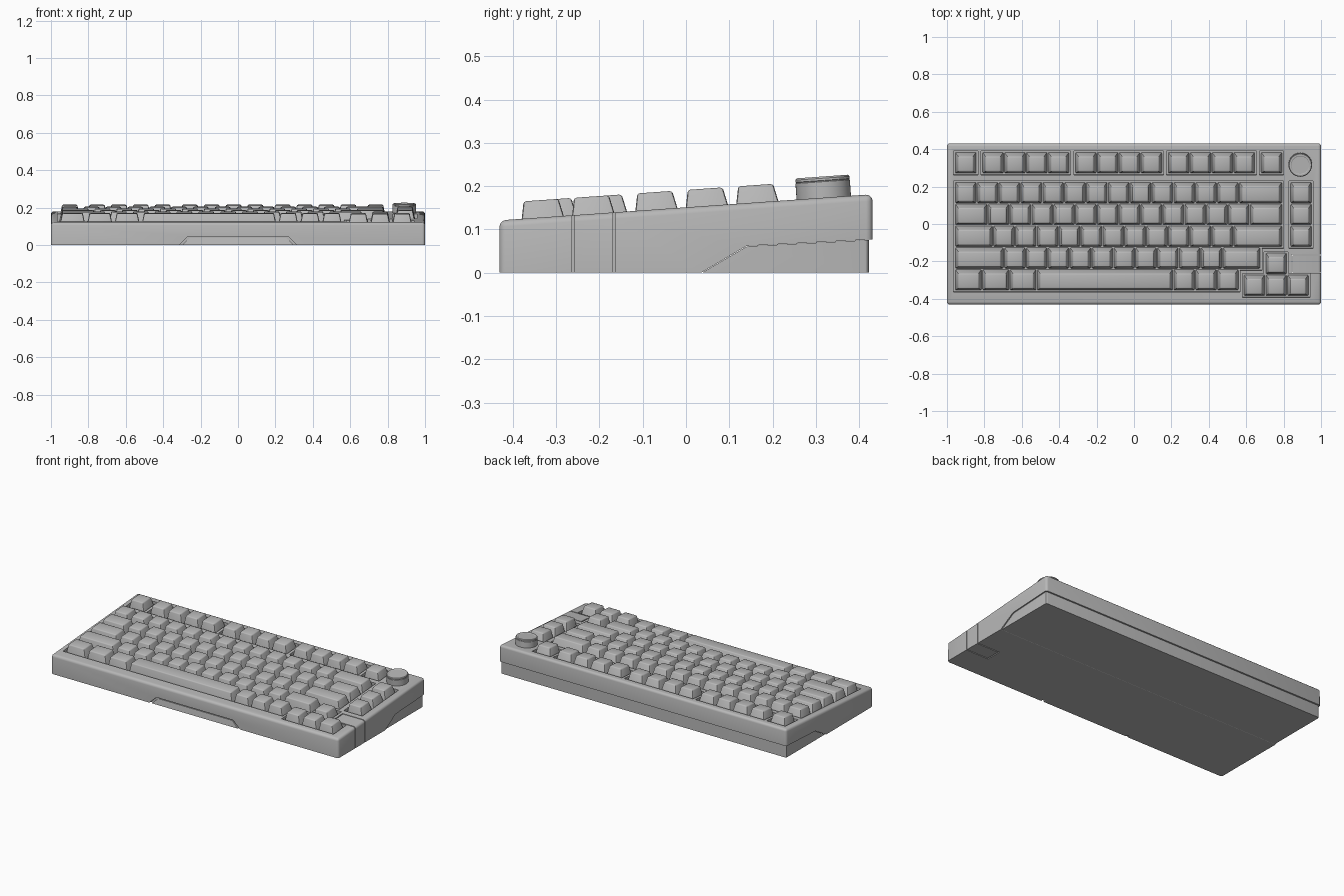
import bpy, bmesh, math
from mathutils import Matrix

if "Cube" in bpy.data.objects:
    bpy.data.objects.remove(bpy.data.objects["Cube"])

U = 0.1168                 # key pitch
X0 = -0.958                # left edge of the key block
SLOPE, Z0 = 0.07, 0.151    # tilt of the top face and its height at y = 0
TILT = Matrix.Translation((0, 0, Z0)) @ Matrix.Rotation(math.atan(SLOPE), 4, 'X')

grey = bpy.data.materials.new("dark_grey")
grey.diffuse_color = (0.48, 0.48, 0.48, 1)
grey.use_nodes = True
grey.node_tree.nodes["Principled BSDF"].inputs["Base Color"].default_value = grey.diffuse_color


def finish(name, bm, angle=30):
    bmesh.ops.recalc_face_normals(bm, faces=bm.faces)
    me = bpy.data.meshes.new(name)
    bm.to_mesh(me)
    bm.free()
    me.materials.append(grey)
    ob = bpy.data.objects.new(name, me)
    bpy.context.collection.objects.link(ob)
    if angle:
        activate(ob)
        bpy.ops.object.shade_smooth_by_angle(angle=math.radians(angle))
    return ob


def activate(ob):
    bpy.ops.object.select_all(action='DESELECT')
    ob.select_set(True)
    bpy.context.view_layer.objects.active = ob


def add_prism(bm, pts, a, b, axis):
    """Extrude a 2D outline from a to b along the given axis."""
    put = {'X': lambda p, t: (t, p[0], p[1]),
           'Y': lambda p, t: (p[0], t, p[1]),
           'Z': lambda p, t: (p[0], p[1], t)}[axis]
    lo = [bm.verts.new(put(p, a)) for p in pts]
    hi = [bm.verts.new(put(p, b)) for p in pts]
    n = len(pts)
    bm.faces.new(lo)
    bm.faces.new(hi[::-1])
    for i in range(n):
        bm.faces.new((lo[i], lo[(i + 1) % n], hi[(i + 1) % n], hi[i]))


def rect(x0, x1, y0, y1):
    return [(x0, y0), (x1, y0), (x1, y1), (x0, y1)]


def cut(ob, bm):
    cutter = finish("cutter", bm, 0)
    cutter.hide_render = True
    mod = ob.modifiers.new("cut", 'BOOLEAN')
    mod.operation, mod.solver, mod.object = 'DIFFERENCE', 'EXACT', cutter
    activate(ob)
    bpy.ops.object.modifier_apply(modifier=mod.name)
    bpy.data.objects.remove(cutter)


def bevel(bm, test, width, seg):
    edges = [e for e in bm.edges if test(*[v.co for v in e.verts])]
    bmesh.ops.bevel(bm, geom=edges, offset=width, segments=seg, profile=0.5,
                    affect='EDGES', clamp_overlap=True)


def upright(a, b):
    return abs(a.x - b.x) < 1e-4 and abs(a.y - b.y) < 1e-4 and abs(a.y) > 0.4


# upper case: side profile with rounded top rim and corners
top = lambda y: Z0 + SLOPE * y
bm = bmesh.new()
add_prism(bm, [(-0.431, 0), (0.035, 0), (0.14, 0.062), (0.431, 0.077),
               (0.431, top(0.431)), (-0.431, top(-0.431))], -1, 1, 'X')
bevel(bm, lambda a, b: (a.z > 0.1 and b.z > 0.1) or upright(a, b), 0.015, 3)
case = finish("upper_case", bm)

# lower rear case, slightly inset
bm = bmesh.new()
add_prism(bm, [(0.037, 0), (0.141, 0.061), (0.423, 0.0755), (0.423, 0)], -0.994, 0.994, 'X')
bevel(bm, upright, 0.012, 3)
finish("lower_case", bm)

# key rows: y centre and a list of (start, width) in key units
fx = [0] + [1.25 + i + 0.25 * (i // 4) for i in range(12)] + [14]


def row(*widths):
    out, x = [], 0
    for w in widths:
        out.append((x, w))
        x += w
    return out


NAV, ARR = (0.835 - X0) / U, (0.585 - X0) / U
rows = {
    "function_keys": (0.326, [(x, 1) for x in fx]),
    "number_keys": (0.166, row(*[1] * 13, 2)),
    "upper_letter_keys": (0.166 - U, row(1.5, *[1] * 12, 1.5)),
    "home_letter_keys": (0.166 - 2 * U, row(1.75, *[1] * 11, 2.25)),
    "lower_letter_keys": (0.166 - 3 * U, row(2.25, *[1] * 10, 1.75)),
    "space_row_keys": (0.166 - 4 * U, row(1.25, 1.25, 1.25, 6.25, 1, 1, 1)),
    "up_arrow_key": (-0.214, [(ARR + 1, 1)]),
    "arrow_keys": (-0.214 - U, [(ARR + i, 1) for i in range(3)]),
    "navigation_key_top": (0.166, [(NAV, 1)]),
    "navigation_key_middle": (0.166 - U, [(NAV, 1)]),
    "navigation_key_bottom": (0.166 - 2 * U, [(NAV, 1)]),
}

# key wells cut into the tilted top face
M, H = 0.006, U / 2
px = lambda u: X0 + u * U
y1, ya = 0.166, -0.214
bm = bmesh.new()
wells = [rect(px(a) - M, px(b) + M, 0.326 - H - M, 0.326 + H + M)
         for a, b in [(0, 1), (1.25, 5.25), (5.5, 9.5), (9.75, 13.75), (14, 15)]]
wells.append(rect(px(NAV) - M, px(NAV + 1) + M, y1 - 2.5 * U - M, y1 + H + M))
wells.append([(px(0) - M, y1 + H + M), (px(0) - M, y1 - 4.5 * U - M),
              (px(13) + M, y1 - 4.5 * U - M), (px(13) + M, y1 - 3.5 * U - M),
              (px(14) + M, y1 - 3.5 * U - M), (px(14) + M, y1 - 2.5 * U - M),
              (px(15) + M, y1 - 2.5 * U - M), (px(15) + M, y1 + H + M)])
wells.append([(px(ARR) - M, ya - 1.5 * U - M), (px(ARR + 3) + M, ya - 1.5 * U - M),
              (px(ARR + 3) + M, ya - H + M), (px(ARR + 2) + M, ya - H + M),
              (px(ARR + 2) + M, ya + H + M), (px(ARR + 1) - M, ya + H + M),
              (px(ARR + 1) - M, ya - H + M), (px(ARR) - M, ya - H + M)])
for w in wells:
    add_prism(bm, w, -0.04, 0.05, 'Z')
bm.transform(TILT)
cut(case, bm)

# keycaps: tapered blocks with softened edges
for name, (yc, keys) in rows.items():
    bm = bmesh.new()
    for start, w in keys:
        xa, xb = px(start), px(start + w)
        levels = []
        for z, ix, front, back in [(-0.033, 0.003, 0.003, 0.003), (0.040, 0.018, 0.016, 0.02)]:
            levels.append([bm.verts.new((x, y, z)) for x, y in
                           rect(xa + ix, xb - ix, yc - H + front, yc + H - back)])
        lo, hi = levels
        bm.faces.new(lo[::-1])
        bm.faces.new(hi)
        for i in range(4):
            j = (i + 1) % 4
            bm.faces.new((lo[i], lo[j], hi[j], hi[i]))
    bevel(bm, lambda a, b: max(a.z, b.z) > 0, 0.006, 2)
    bm.transform(TILT)
    finish(name, bm, 40)

# rotary knob: lathed profile with a fine groove and dished top
bm = bmesh.new()
prof = [(0, -0.01), (0.063, -0.01), (0.063, 0.037), (0.0615, 0.038), (0.0615, 0.039),
        (0.063, 0.040), (0.0625, 0.045), (0.059, 0.049),
        (0.050, 0.049), (0.047, 0.047), (0, 0.047)]
vs = [bm.verts.new((r, 0, z)) for r, z in prof]
es = [bm.edges.new(p) for p in zip(vs, vs[1:])]
bmesh.ops.spin(bm, geom=vs + es, cent=(0, 0, 0), axis=(0, 0, 1), angle=math.tau, steps=48)
bmesh.ops.remove_doubles(bm, verts=bm.verts, dist=1e-5)
bm.transform(TILT @ Matrix.Translation((0.889, 0.319, 0)))
finish("knob", bm)

# wrap-around side accent, separated from the case by a thin gap
bm = bmesh.new()
add_prism(bm, rect(0.842, 1.1, -0.1, 0.4), -0.263, -0.164, 'Y')
cut(case, bm)
bm = bmesh.new()
t = Z0
add_prism(bm, [(0.848, 0), (1, 0), (1, t - 0.015), (0.998, t - 0.008),
               (0.992, t - 0.002), (0.985, t), (0.848, t)], -0.258, -0.169, 'Y')
for v in bm.verts:
    if v.co.z > 0.05:
        v.co.z += SLOPE * v.co.y
finish("side_accent", bm)

# front finger recess with its inner panel
bm = bmesh.new()
add_prism(bm, [(-0.326, -0.01), (0.326, -0.01), (0.267, 0.046), (-0.267, 0.046)], -0.5, -0.418, 'Y')
cut(case, bm)
bm = bmesh.new()
add_prism(bm, [(-0.300, 0), (0.300, 0), (0.258, 0.038), (-0.258, 0.038)], -0.43, -0.415, 'Y')
for v in bm.verts:
    if v.co.z > 0.02 and v.co.y < -0.42:
        v.co.y = -0.424
finish("front_panel", bm)
activate(case)
bpy.ops.object.shade_smooth_by_angle(angle=math.radians(30))
